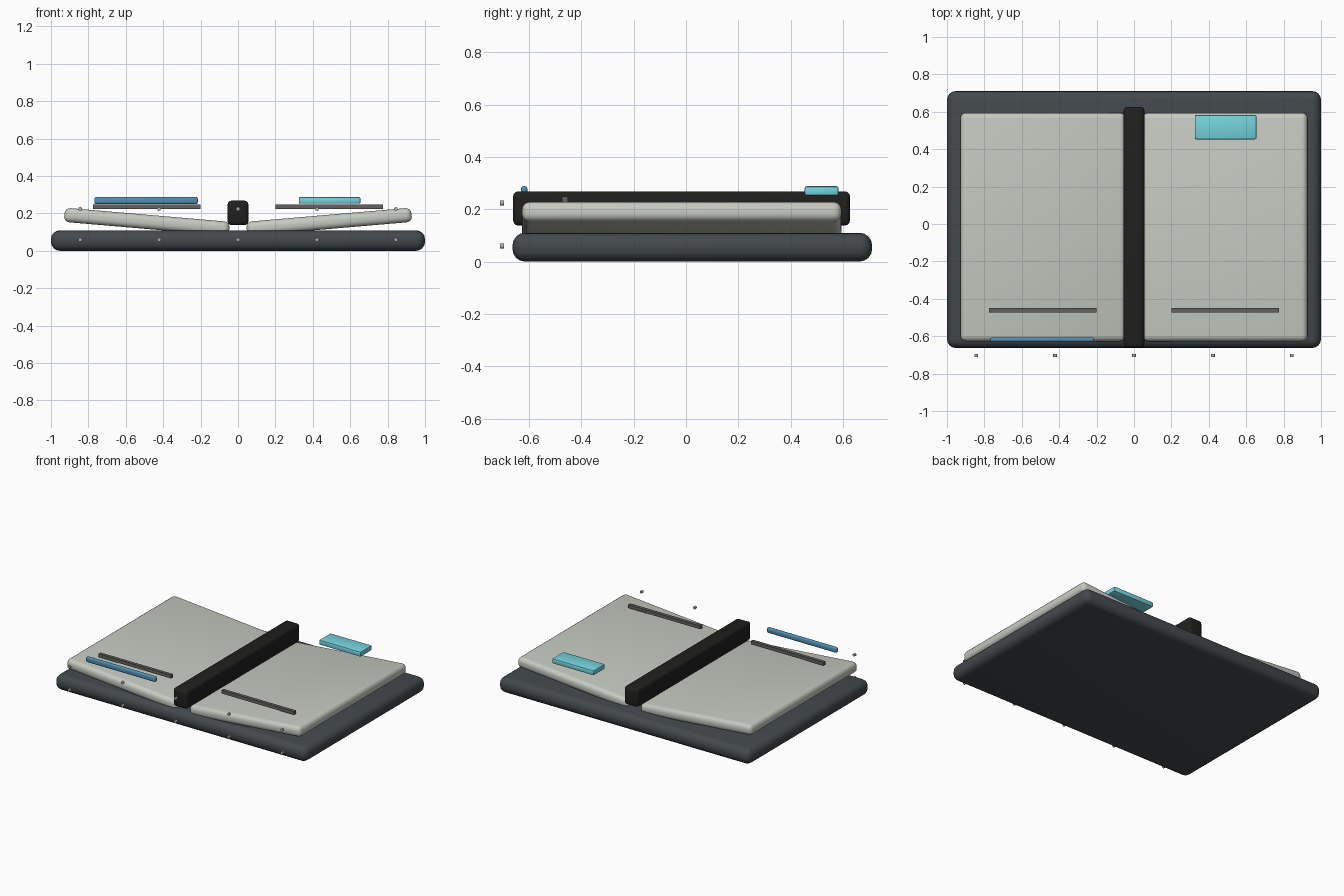
import bpy
import math

default_cube = bpy.data.objects.get("Cube")
if default_cube:
    bpy.data.objects.remove(default_cube, do_unlink=True)


def material(name, rgb, roughness=0.6):
    mat = bpy.data.materials.new(name)
    mat.use_nodes = True
    colour = (*rgb, 1)
    mat.diffuse_color = colour
    shader = mat.node_tree.nodes["Principled BSDF"]
    shader.inputs["Base Color"].default_value = colour
    shader.inputs["Roughness"].default_value = roughness
    return mat


def finish(obj, name, mat):
    obj.name = name
    obj.data.materials.append(mat)
    bpy.ops.object.shade_smooth_by_angle(angle=math.radians(35))


def box(name, x, y, z, mat, bevel=0, segments=3, tilt=0):
    """Box spanning the (min, max) pairs, with rounded edges and a roll about y."""
    spans = (x, y, z)
    bpy.ops.mesh.primitive_cube_add(size=1, location=[(a + b) / 2 for a, b in spans])
    obj = bpy.context.object
    obj.scale = [b - a for a, b in spans]
    bpy.ops.object.transform_apply(location=False, rotation=False, scale=True)
    obj.rotation_euler.y = tilt
    if bevel:
        mod = obj.modifiers.new("rounded_edges", "BEVEL")
        mod.width = bevel
        mod.segments = segments
        bpy.ops.object.modifier_apply(modifier=mod.name)
    finish(obj, name, mat)
    return obj


slate = material("slate_cover", (0.055, 0.066, 0.073))
paper = material("pale_page", (0.56, 0.59, 0.53))
black = material("black_spine", (0.014, 0.014, 0.013))
brown = material("grey_brown_strip", (0.13, 0.12, 0.11))
cyan = material("cyan_tab", (0.18, 0.66, 0.74))
blue = material("blue_bar", (0.08, 0.28, 0.46))
metal = material("stud_metal", (0.45, 0.45, 0.43), 0.4)

# Cover slab and central spine
box("cover", (-1, 1), (-0.663, 0.711), (0, 0.11), slate, 0.048, 4)
box("spine", (-0.055, 0.055), (-0.66, 0.626), (0.138, 0.268), black, 0.018)

# Tilted pages and flat strips on either side
for side, sign in (("left", 1), ("right", -1)):
    box(side + "_page", sorted((sign * 0.045, sign * 0.93)), (-0.627, 0.594),
        (0.117, 0.193), paper, 0.03, 4, tilt=-sign * math.radians(4.9))
    box(side + "_strip", sorted((sign * 0.2, sign * 0.775)), (-0.473, -0.45),
        (0.224, 0.248), brown)

# Raised tab and front bar
box("tab", (0.325, 0.655), (0.453, 0.583), (0.252, 0.288), cyan, 0.008, 2)
box("front_bar", (-0.768, -0.215), (-0.63, -0.606), (0.25, 0.288), blue, 0.01)

# Two rows of studs along the front
for row, z in (("lower", 0.059), ("upper", 0.224)):
    for i in range(5):
        bpy.ops.mesh.primitive_cylinder_add(
            vertices=16, radius=0.01, depth=0.015,
            location=((i - 2) * 0.422, -0.7035, z),
            rotation=(math.pi / 2, 0, 0))
        finish(bpy.context.object, f"{row}_stud_{i + 1}", metal)
